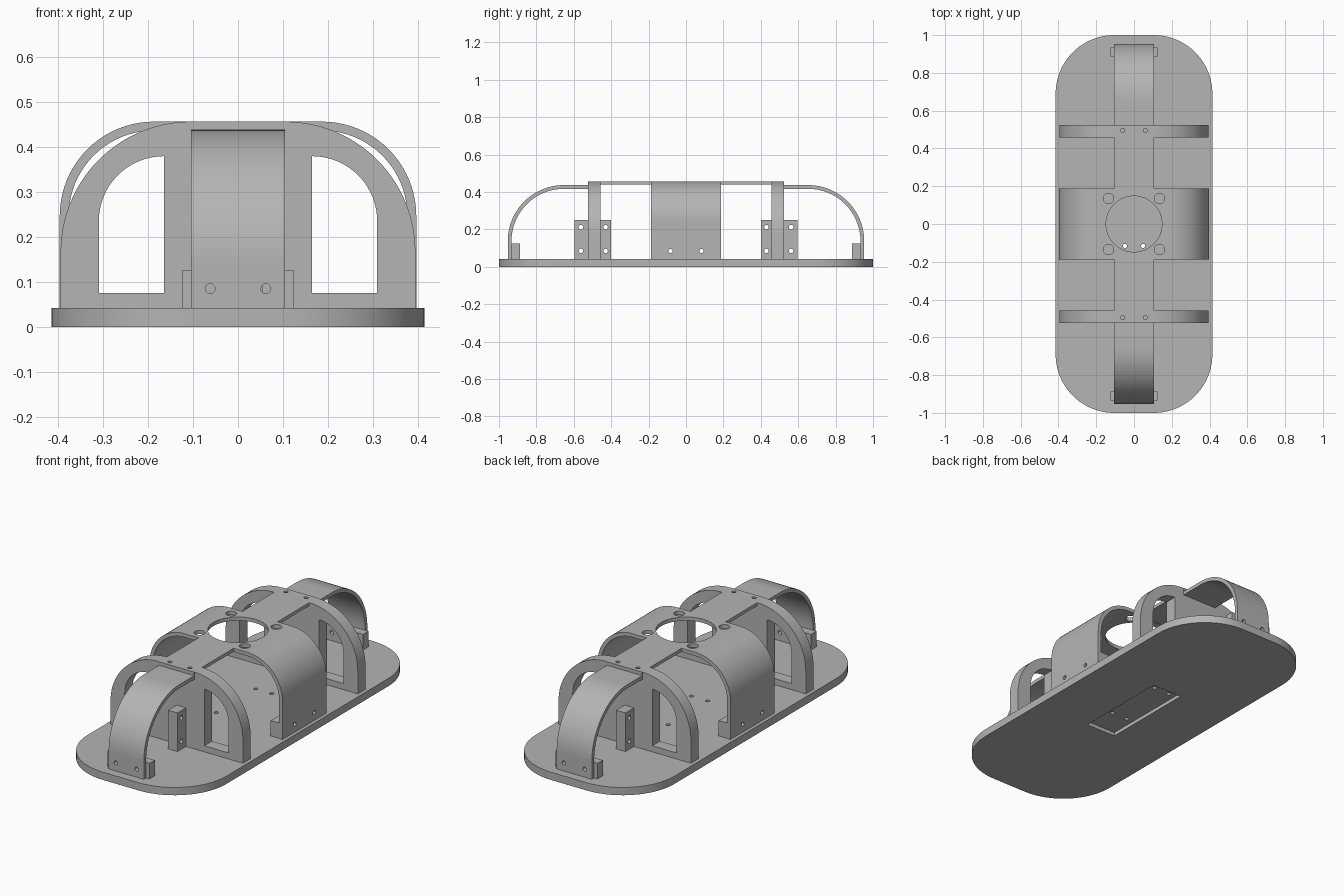
import bpy
import bmesh
from math import pi, cos, sin, radians
from mathutils import Vector

if "Cube" in bpy.data.objects:
    bpy.data.objects.remove(bpy.data.objects["Cube"])

grey = bpy.data.materials.new("plain grey")
grey.use_nodes = True
COLOUR = (0.46, 0.46, 0.46, 1)
grey.diffuse_color = COLOUR
grey.node_tree.nodes["Principled BSDF"].inputs["Base Color"].default_value = COLOUR

PLACE = {"x": lambda u, v, a: (a, u, v),
         "y": lambda u, v, a: (u, a, v),
         "z": lambda u, v, a: (u, v, a)}
parts = []


def prism(name, outline, axis, lo, hi):
    """Extrude a flat outline along an axis from lo to hi."""
    bm = bmesh.new()
    place = PLACE[axis]
    face = bm.faces.new([bm.verts.new(place(u, v, lo)) for u, v in outline])
    grown = bmesh.ops.extrude_face_region(bm, geom=[face])["geom"]
    verts = [g for g in grown if isinstance(g, bmesh.types.BMVert)]
    bmesh.ops.translate(bm, verts=verts, vec=Vector(place(0, 0, hi - lo)))
    bmesh.ops.recalc_face_normals(bm, faces=bm.faces)
    mesh = bpy.data.meshes.new(name)
    bm.to_mesh(mesh)
    bm.free()
    mesh.materials.append(grey)
    ob = bpy.data.objects.new(name, mesh)
    bpy.context.collection.objects.link(ob)
    return ob


def part(*args):
    ob = prism(*args)
    parts.append(ob)
    return ob


def arc(cu, cv, r, start, end, n=20):
    """Points on a circle, angles in degrees."""
    angles = [radians(start + (end - start) * i / n) for i in range(n + 1)]
    return [(cu + r * cos(a), cv + r * sin(a)) for a in angles]


def circle(cu, cv, r, n=24):
    return arc(cu, cv, r, 0, 360, n)[:-1]


def rect(u0, u1, v0, v1):
    return [(u0, v0), (u1, v0), (u1, v1), (u0, v1)]


def flip(points):
    return [(-u, v) for u, v in reversed(points)]


def cut(ob, outline, axis, lo, hi):
    """Subtract a prism and discard it."""
    cutter = prism("cutter", outline, axis, lo, hi)
    cutter.hide_render = True
    mod = ob.modifiers.new("cut", "BOOLEAN")
    mod.operation, mod.solver, mod.object = "DIFFERENCE", "EXACT", cutter
    bpy.context.view_layer.objects.active = ob
    bpy.ops.object.modifier_apply(modifier=mod.name)
    bpy.data.objects.remove(cutter)


FLOOR, TOP, ARCH_TOP = 0.042, 0.457, 0.437
STRIP = 0.105
HOLE = 0.011
SIDES = (-1, 1)

# Base plate with rounded corners, underside pocket and screw holes
W, R = 0.415, 0.31
half = arc(W - R, -1 + R, R, -90, 0) + arc(W - R, 1 - R, R, 0, 90)
base = part("base_plate", half + [(-u, v) for u, v in reversed(half)], "z", 0, FLOOR)
cut(base, rect(-0.09, 0.09, -0.265, 0.265), "z", -0.1, 0.02)
for x in SIDES:
    for y in (-0.116, 0.22):
        cut(base, circle(0.048 * x, y, HOLE), "z", -0.1, 0.1)

# Wide central band with lamp opening and bolt holes
BW, BR, BT = 0.397, 0.21, 0.02
outer = [(BW, FLOOR)] + arc(BW - BR, TOP - BR, BR, 0, 90)
inner = [(BW - BT, FLOOR)] + arc(BW - BR, TOP - BR, BR - BT, 0, 90)
band = part("central_band", outer + flip(outer) + list(reversed(flip(inner))) + list(reversed(inner)),
            "y", -0.187, 0.187)
cut(band, circle(0, 0, 0.148, 64), "z", 0.4, 0.5)
for x in SIDES:
    for y in SIDES:
        cut(band, circle(0.135 * x, 0.135 * y, 0.027), "z", 0.4, 0.5)
for y in SIDES:
    cut(band, circle(0.083 * y, 0.085, HOLE), "x", -0.5, 0.5)

# Blocks inside the feet of the band
for s in SIDES:
    x0, x1 = sorted((0.325 * s, 0.377 * s))
    block = part("band_foot_block", rect(-0.185, 0.185, FLOOR, 0.125), "y", 0, 0.1)
    block.data.clear_geometry()
    parts.remove(block)
    bpy.data.objects.remove(block)
    block = part("band_foot_block", rect(x0, x1, FLOOR, 0.125), "y", -0.185, 0.185)
    for y in SIDES:
        cut(block, circle(0.083 * y, 0.085, HOLE), "x", -0.5, 0.5)

for s in SIDES:
    # Top strip between the band and each rib
    y0, y1 = sorted((0.185 * s, 0.525 * s))
    strip = part("top_strip", rect(-STRIP, STRIP, y0, y1), "z", 0.439, TOP)
    for x in SIDES:
        cut(strip, circle(0.06 * x, 0.495 * s, HOLE), "z", 0.4, 0.5)

    # Rib with two rounded windows, notched under the strip
    y0, y1 = sorted((0.457 * s, 0.523 * s))
    side = [(0.395, FLOOR)] + arc(STRIP, 0.167, 0.29, 0, 90, 28) + [(STRIP, 0.438)]
    rib = part("cross_rib", side + flip(side), "y", y0, y1)
    window = [(0.165, 0.075), (0.31, 0.075)] + arc(0.165, 0.235, 0.145, 0, 90)
    cut(rib, window, "y", -1, 1)
    cut(rib, flip(window), "y", -1, 1)

    # Screw blocks standing against both faces of the rib
    for near, far in ((0.4, 0.457), (0.523, 0.595)):
        y0, y1 = sorted((near * s, far * s))
        x0, x1 = sorted((0, -0.055 * s))
        post = part("rib_screw_block", rect(x0, x1, y0, y1), "z", FLOOR, 0.25)
        yc = 0.43 * s if near < 0.5 else 0.562 * s
        for z in (0.085, 0.212):
            cut(post, circle(yc, z, 0.012), "x", -0.2, 0.2)

    # Curved end arch
    AR, AT, END = 0.3, 0.02, 0.953
    out = [(END, FLOOR)] + arc(END - AR, ARCH_TOP - AR, AR, 0, 90, 28) + [(0.52, ARCH_TOP)]
    inn = [(END - AT, FLOOR)] + arc(END - AR, ARCH_TOP - AR, AR - AT, 0, 90, 28) + [(0.52, ARCH_TOP - AT)]
    arch = part("end_arch", [(u * s, v) for u, v in out + inn[::-1]], "x", -STRIP, STRIP)

    # Block behind the foot of the arch
    y0, y1 = sorted((0.888 * s, 0.9335 * s))
    foot = part("arch_foot_block", rect(-0.125, 0.125, y0, y1), "z", FLOOR, 0.126)
    y0, y1 = sorted((0.85 * s, 1.0 * s))
    for x in SIDES:
        for ob in (arch, foot):
            cut(ob, circle(0.062 * x, 0.085, HOLE), "y", y0, y1)

# Smooth the curves, keep hard edges
bpy.ops.object.select_all(action="DESELECT")
for ob in parts:
    ob.select_set(True)
bpy.context.view_layer.objects.active = parts[0]
bpy.ops.object.shade_smooth_by_angle(angle=radians(30))
